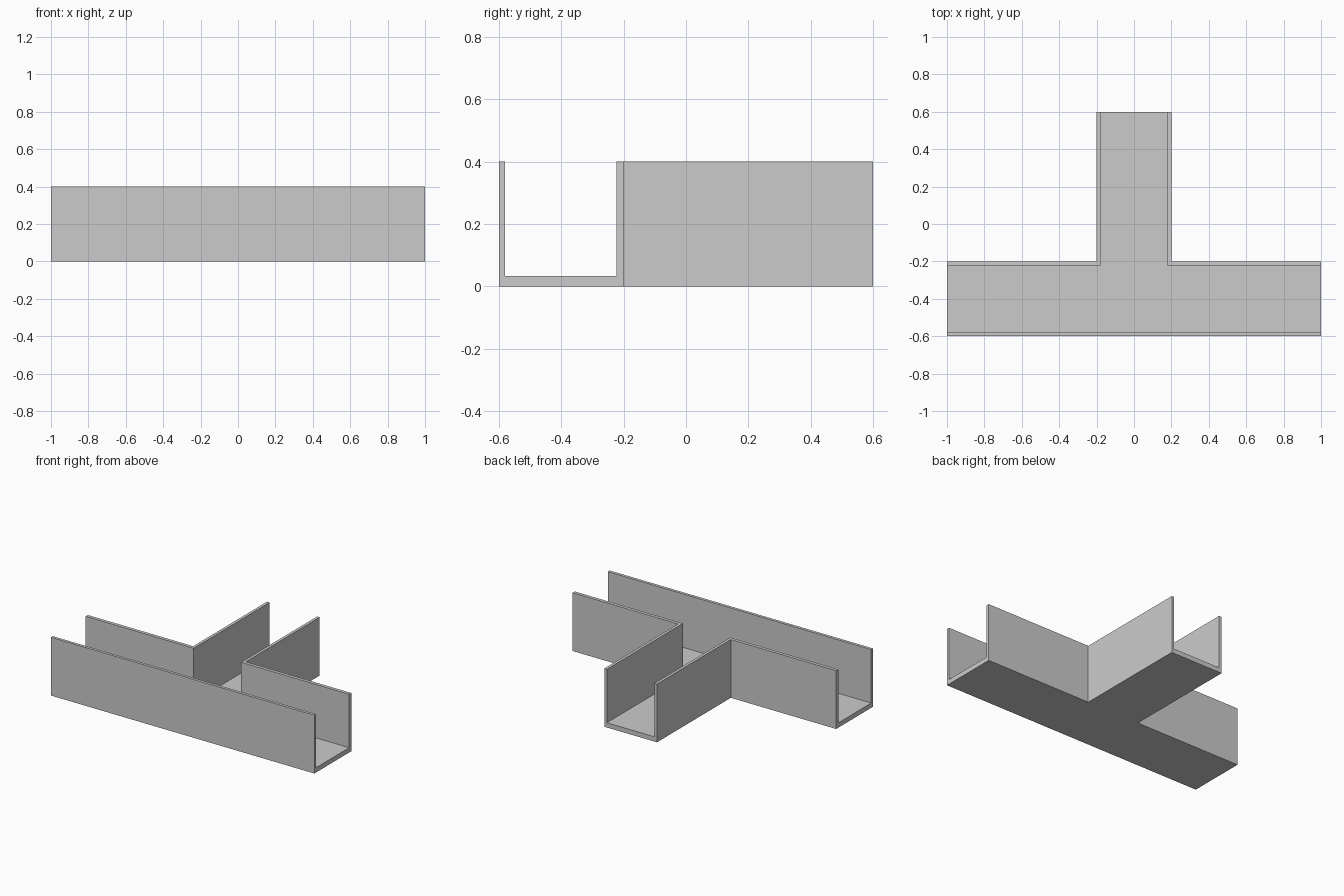
import bpy
import bmesh

cube = bpy.data.objects.get("Cube")
if cube:
    bpy.data.objects.remove(cube, do_unlink=True)

HEIGHT, FLOOR = 0.4, 0.033
WALL, BACK_WALL = 0.02, 0.023

grey = bpy.data.materials.new("plain grey")
grey.use_nodes = True
colour = (0.6, 0.6, 0.6, 1)
grey.diffuse_color = colour
grey.node_tree.nodes["Principled BSDF"].inputs["Base Color"].default_value = colour


def tee_prism(name, arm, stem, front, shoulder, back, bottom, top):
    """Extrude a T-shaped outline from bottom to top."""
    half = [(arm, front), (arm, shoulder), (stem, shoulder), (stem, back)]
    outline = half + [(-x, y) for x, y in reversed(half)]
    bm = bmesh.new()
    face = bm.faces.new([bm.verts.new((x, y, bottom)) for x, y in outline])
    extruded = bmesh.ops.extrude_face_region(bm, geom=[face])["geom"]
    verts = [v for v in extruded if isinstance(v, bmesh.types.BMVert)]
    bmesh.ops.translate(bm, verts=verts, vec=(0, 0, top - bottom))
    bmesh.ops.recalc_face_normals(bm, faces=bm.faces)
    mesh = bpy.data.meshes.new(name)
    bm.to_mesh(mesh)
    bm.free()
    mesh.materials.append(grey)
    obj = bpy.data.objects.new(name, mesh)
    bpy.context.collection.objects.link(obj)
    return obj


# Solid T-shaped body
channel = tee_prism("tee_channel", 1, 0.2, -0.6, -0.2, 0.6, 0, HEIGHT)

# Open trough, running out through the top and all three ends
cutter = tee_prism("trough_cutter", 1.1, 0.2 - WALL, -0.6 + WALL,
                   -0.2 - BACK_WALL, 0.7, FLOOR, HEIGHT + 0.1)

cut = channel.modifiers.new("trough", 'BOOLEAN')
cut.operation = 'DIFFERENCE'
cut.solver = 'EXACT'
cut.object = cutter
bpy.context.view_layer.objects.active = channel
channel.select_set(True)
bpy.ops.object.modifier_apply(modifier=cut.name)
bpy.data.objects.remove(cutter, do_unlink=True)
